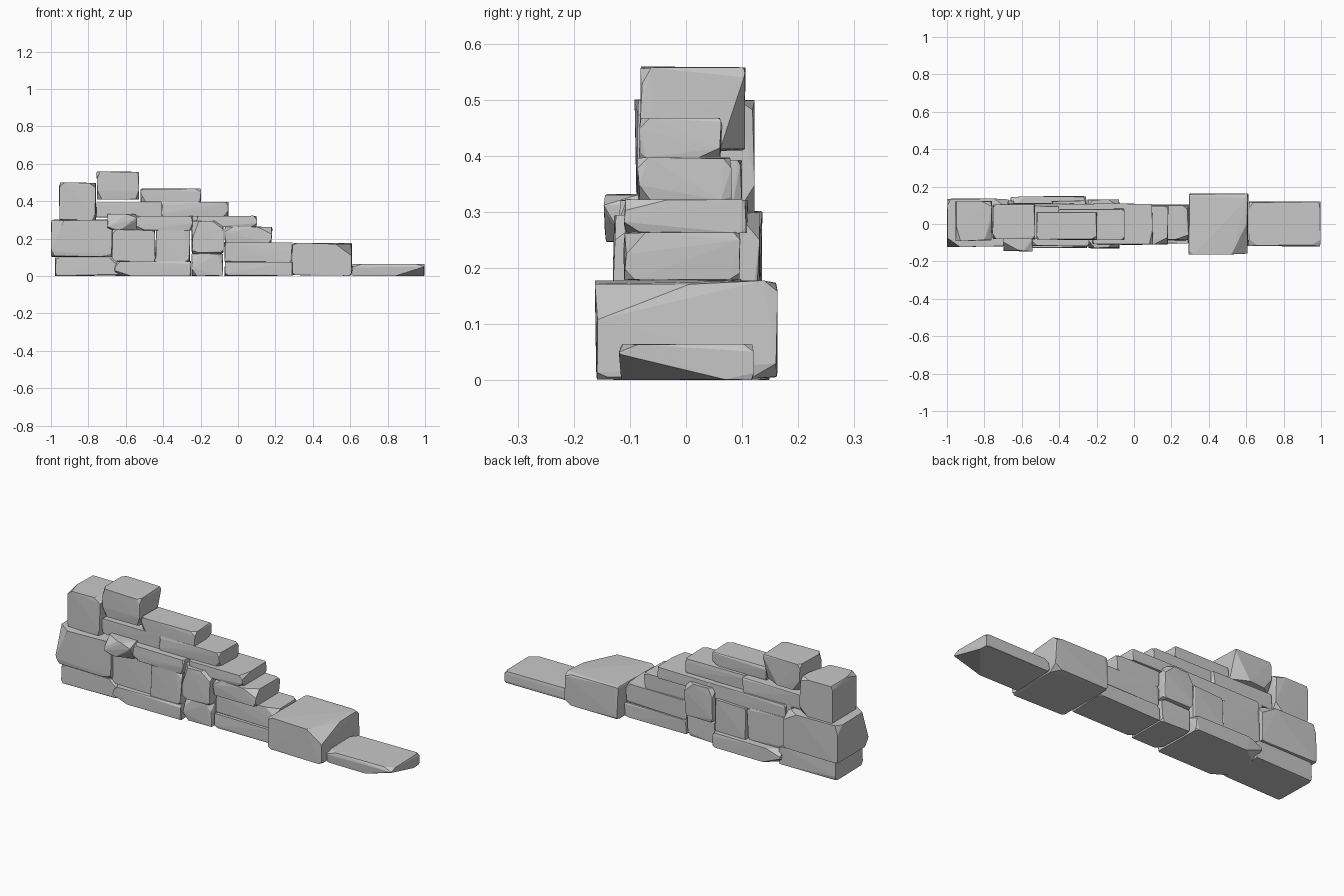
import bpy, bmesh, random
from mathutils import Vector

random.seed(11)
if "Cube" in bpy.data.objects:
    bpy.data.objects.remove(bpy.data.objects["Cube"])

# Single grey stone material
GREY = (0.58, 0.58, 0.58, 1)
mat = bpy.data.materials.new("stone grey")
mat.use_nodes = True
mat.diffuse_color = GREY
bsdf = mat.node_tree.nodes["Principled BSDF"]
bsdf.inputs["Base Color"].default_value = GREY
bsdf.inputs["Roughness"].default_value = 0.9


def stone(name, x, y, z, chips=None):
    """Rough block: the hull of a box whose corners are chipped off.
    chips maps a corner such as '+-+' to its cut depth along x, y and z."""
    chips = chips or {}
    bounds = (x, y, z)
    size = Vector([b[1] - b[0] for b in bounds])
    bm = bmesh.new()
    for sx in "-+":
        for sy in "-+":
            for sz in "-+":
                key = sx + sy + sz
                corner = Vector([b[s == "+"] for b, s in zip(bounds, key)])
                cut = chips.get(key)
                if cut is None:
                    cut = [min(random.uniform(0.004, 0.025), 0.2 * d) for d in size]
                for axis in range(3):
                    p = corner.copy()
                    for i in range(3):
                        # Slight unevenness tilts the faces
                        d = cut[i] if i == axis else random.uniform(0, 0.04) * min(size[i], 0.2)
                        p[i] += d if key[i] == "-" else -d
                    bm.verts.new(p)
    hull = bmesh.ops.convex_hull(bm, input=bm.verts)
    loose = set(hull["geom_interior"] + hull["geom_unused"])
    bmesh.ops.delete(bm, geom=[v for v in loose if isinstance(v, bmesh.types.BMVert)],
                     context="VERTS")
    bmesh.ops.recalc_face_normals(bm, faces=bm.faces)
    mesh = bpy.data.meshes.new(name)
    bm.to_mesh(mesh)
    bm.free()
    mesh.materials.append(mat)
    obj = bpy.data.objects.new(name, mesh)
    bpy.context.collection.objects.link(obj)


# Bottom course
stone("base_stone_far_right", (-.98, -.64), (-.115, .125), (0, .1),
      {"+-+": (.05, .03, .04), "--+": (.03, .02, .01)})
stone("base_stone_right", (-.66, -.25), (-.13, .15), (0, .08),
      {"--+": (.03, .06, .05), "---": (.09, .05, .05), "-++": (.08, .06, .03),
       "+++": (.02, .05, .02), "-+-": (.1, .07, .04)})
stone("base_stone_middle", (-.25, -.08), (-.115, .11), (0, .122),
      {"--+": (.06, .04, .05), "+-+": (.03, .03, .04), "---": (.03, .04, .04)})
stone("base_stone_left", (-.075, .295), (-.105, .105), (0, .077))
stone("big_step_stone", (.29, .612), (-.164, .164), (0, .178),
      {"+-+": (.09, .17, .07), "+++": (.04, .025, .02), "++-": (.04, .05, .03),
       "--+": (.03, .02, .015)})
stone("end_step_stone", (.61, 1), (-.12, .122), (0, .066),
      {"+--": (.16, .19, .05), "+-+": (.05, .035, .02), "+++": (.02, .02, .015),
       "--+": (.05, .04, .02), "-++": (.03, .04, .02)})

# Second course
stone("end_block", (-1, -.67), (-.125, .137), (.1, .303),
      {"---": (.02, .03, .05), "--+": (.07, .05, .17), "+-+": (.03, .06, .04),
       "+--": (.07, .02, .02), "+++": (.08, .05, .05), "-++": (.02, .04, .05)})
stone("second_stone_right", (-.675, -.442), (-.105, .115), (.075, .255),
      {"--+": (.03, .02, .03), "+-+": (.03, .02, .02)})
stone("second_stone_middle", (-.442, -.255), (-.12, .125), (.068, .25),
      {"+-+": (.04, .02, .04), "+--": (.04, .02, .02)})
stone("second_stone_left", (-.25, -.077), (-.132, .132), (.118, .3),
      {"--+": (.04, .05, .1), "+-+": (.06, .07, .05), "-++": (.03, .04, .05),
       "+++": (.06, .04, .05), "---": (.04, .03, .02)})
stone("step_stone_low", (-.075, .292), (-.088, .1), (.074, .182),
      {"+-+": (.07, .03, .05), "+++": (.03, .02, .03)})
stone("step_stone_middle", (-.075, .185), (-.112, .102), (.178, .265),
      {"+-+": (.08, .04, .04), "+--": (.02, .02, .02), "--+": (.05, .04, .03)})

# Third course
stone("wedge_stone", (-.7, -.54), (-.147, .1), (.245, .332),
      {"---": (.04, .08, .02), "--+": (.08, .05, .05), "+-+": (.05, .06, .02),
       "+--": (.09, .04, .05)})
stone("third_stone_right", (-.56, -.24), (-.12, .08), (.243, .322),
      {"--+": (.04, .04, .02), "+--": (.02, .03, .04), "---": (.06, .03, .03)})
stone("third_back_stone", (-.67, -.2), (0, .11), (.243, .32))
stone("third_stone_left", (-.222, .102), (-.112, .112), (.262, .323),
      {"---": (.05, .04, .03), "+-+": (.02, .08, .02), "+--": (.03, .03, .02)})

# Fourth course
stone("fourth_stone_right", (-.76, -.4), (-.08, .1), (.312, .395))
stone("fourth_stone_left", (-.41, -.048), (-.087, .082), (.318, .398),
      {"+--": (.03, .025, .03), "+-+": (.02, .02, .02), "+++": (.02, .015, .02)})

# Top stones
stone("top_slab", (-.522, -.198), (-.085, .065), (.394, .468),
      {"---": (.03, .02, .04), "+-+": (.03, .02, .02), "++-": (.04, .045, .02)})
stone("corner_post_stone", (-.957, -.758), (-.092, .124), (.298, .502),
      {"--+": (.03, .08, .025), "+-+": (.04, .12, .03), "+--": (.02, .02, .03),
       "+++": (.06, .03, .02), "++-": (.05, .03, .05)})
stone("cap_stone", (-.757, -.528), (-.082, .106), (.408, .559),
      {"---": (.03, .03, .05), "--+": (.02, .03, .04), "+--": (.02, .03, .05),
       "+-+": (.02, .02, .03), "++-": (.09, .045, .14), "-+-": (.05, .04, .06)})
